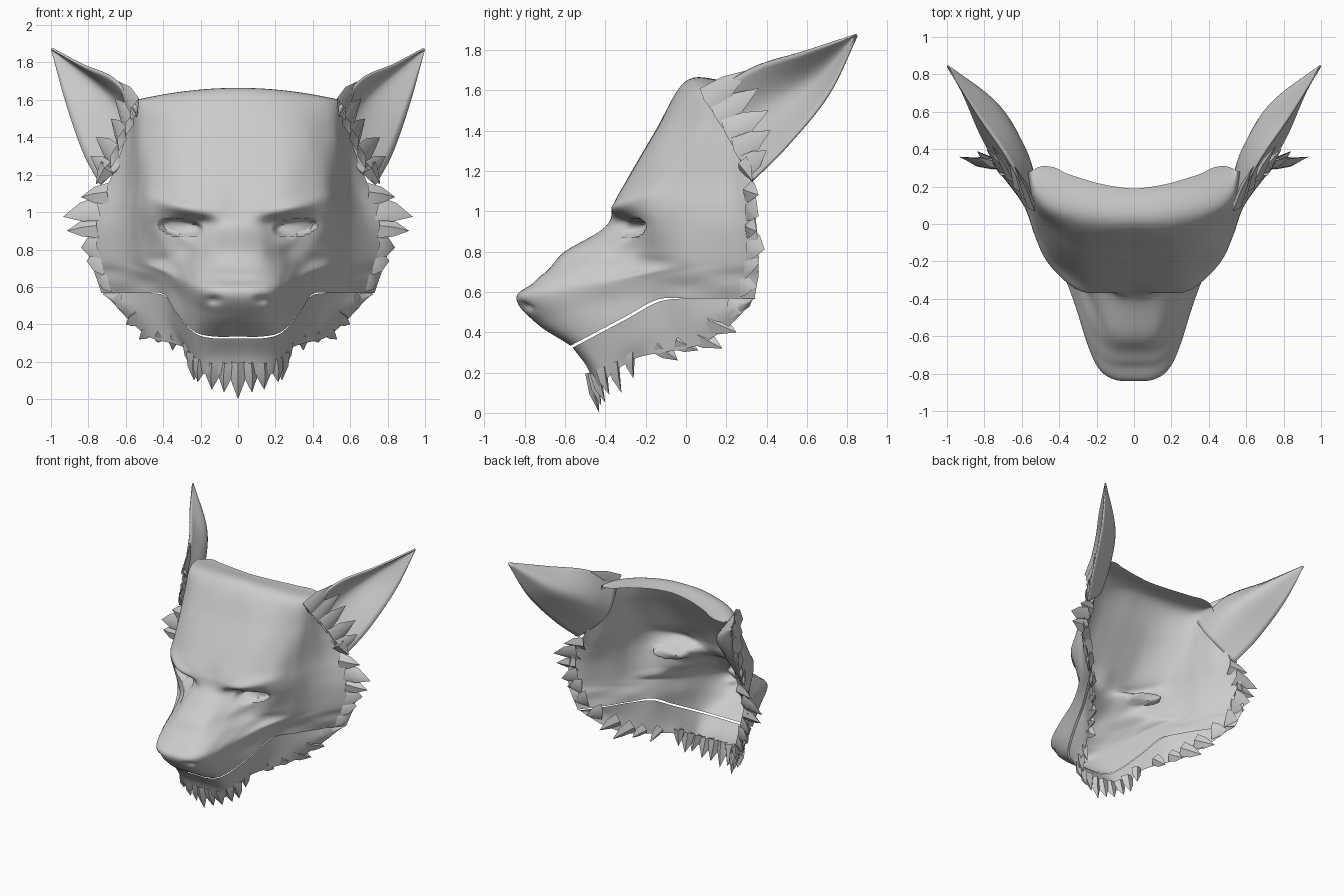
import bpy, math
from mathutils import Vector

old = bpy.data.objects.get("Cube")
if old:
    bpy.data.objects.remove(old)

grey = bpy.data.materials.new("plain grey")
grey.use_nodes = True
colour = (0.6, 0.6, 0.6, 1)
grey.diffuse_color = colour
grey.node_tree.nodes["Principled BSDF"].inputs["Base Color"].default_value = colour


def make_object(name, verts, faces, angle=60):
    mesh = bpy.data.meshes.new(name)
    mesh.from_pydata(verts, [], faces)
    mesh.materials.append(grey)
    obj = bpy.data.objects.new(name, mesh)
    bpy.context.collection.objects.link(obj)
    bpy.ops.object.select_all(action="DESELECT")
    obj.select_set(True)
    bpy.context.view_layer.objects.active = obj
    bpy.ops.object.shade_smooth_by_angle(angle=math.radians(angle))
    return obj


def spline(points, steps):
    """Smooth curve through the given points."""
    pts = [points[0] * 2 - points[1]] + points + [points[-1] * 2 - points[-2]]
    result = []
    for a, b, c, d in zip(pts, pts[1:], pts[2:], pts[3:]):
        for i in range(steps):
            t = i / steps
            result.append(b + (c - a) * t / 2 + (a * 2 - b * 5 + c * 4 - d) * t**2 / 2
                          + (b * 3 - a - c * 3 + d) * t**3 / 2)
    return result + [points[-1]]


def smooth_grid(rows, steps):
    fine = [spline(row, steps) for row in rows]
    return list(zip(*[spline(list(col), steps) for col in zip(*fine)]))


def sheet(name, grid, flip=False):
    wide = len(grid[0])
    verts = [p for row in grid for p in row]
    faces = []
    for r in range(len(grid) - 1):
        for c in range(wide - 1):
            a = r * wide + c
            face = (a, a + wide, a + wide + 1, a + 1)
            faces.append(face[::-1] if flip else face)
    return make_object(name, verts, faces)


def both_sides(half):
    return [Vector((-p.x, p.y, p.z)) for p in half[:0:-1]] + half


def mirror(obj):
    mod = obj.modifiers.new("mirror", "MIRROR")
    mod.use_mirror_merge = False


# Face sections: height, slope toward the back, side drop, then outline points
brow_rows = [
    (1.65, 0, .2, [(0, .19), (.1, .2), (.2, .22), (.3, .25), (.36, .27), (.42, .3), (.48, .31), (.52, .3), (.54, .29)]),
    (1.645, 0, .2, [(0, .0), (.1, .0), (.2, .01), (.3, .03), (.4, .06), (.48, .1), (.53, .15), (.55, .21), (.56, .28)]),
    (1.4, 0, 0, [(0, -.15), (.13, -.15), (.25, -.14), (.36, -.1), (.45, -.03), (.52, .05), (.55, .13), (.57, .21), (.6, .3)]),
    (1.16, 0, 0, [(0, -.29), (.13, -.29), (.25, -.28), (.36, -.23), (.46, -.15), (.52, -.03), (.56, .1), (.61, .23), (.69, .33)]),
    (1.03, 0, 0, [(0, -.35), (.12, -.36), (.25, -.34), (.37, -.28), (.47, -.19), (.53, -.06), (.58, .1), (.66, .25), (.77, .34)]),
    (.92, 0, 0, [(0, -.4), (.11, -.37), (.22, -.28), (.36, -.23), (.46, -.17), (.53, -.05), (.59, .1), (.69, .25), (.8, .35)]),
]
muzzle_rows = [
    (.8, 0, 0, [(0, -.6), (.12, -.57), (.2, -.45), (.28, -.3), (.4, -.19), (.51, -.06), (.59, .1), (.7, .25), (.8, .36)]),
    (.71, .05, 0, [(0, -.69), (.13, -.67), (.22, -.57), (.29, -.4), (.37, -.22), (.49, -.07), (.58, .09), (.69, .24), (.79, .36)]),
    (.62, .15, 0, [(0, -.84), (.11, -.83), (.19, -.77), (.25, -.64), (.32, -.42), (.41, -.19), (.53, .02), (.66, .22), (.77, .36)]),
    (.5, .3, 0, [(0, -.74), (.1, -.73), (.18, -.68), (.25, -.57), (.32, -.36), (.4, -.17), (.5, .01), (.64, .2), (.75, .35)]),
    (.345, .53, 0, [(0, -.57), (.12, -.57), (.21, -.54), (.27, -.46), (.34, -.3), (.4, -.14), (.5, .02), (.62, .2), (.73, .34)]),
]


def section(z, slope, drop, outline):
    return [Vector((x, y, z + slope * (min(y, -.13) + .55) - drop * x * x)) for x, y in outline]


def bump(value, centre, width):
    return math.exp(-((value - centre) / width) ** 2)


def sculpt(p):
    """Sunken eyes, angry brows, a nose pad and nostrils."""
    x, z = abs(p.x), p.z
    y = p.y
    if y < -.1 and z > .8:
        slant = z - (x - .3) * .12
        lid = .038 if slant > .92 else .045
        d = math.hypot((x - .305) / .11, (slant - .92) / lid)
        y += .06 * max(0, min(1, (1.1 - d) / .2))
        y -= .035 * bump(z, .96 + .3 * (x - .1), .04) * bump(x, .27, .17)
        y += .02 * bump(z, .955, .03) * bump(x, .18, .06)
    if y < -.6:
        y += .02 * bump(z, .635, .025) * bump(x, 0, .2)
        y += .03 * bump(z, .53, .02) * bump(x, .13, .04)
    return Vector((p.x, y, z))


face_rows = [section(*row) for row in brow_rows + muzzle_rows]
grid = smooth_grid([both_sides(row) for row in face_rows], 10)
sheet("face_shell", [[sculpt(p) for p in row] for row in grid])

# Lower jaw and cheek bottoms, hanging from the mouth line
jaw_middle = [(0, -.49, .23), (.1, -.49, .23), (.2, -.46, .23), (.25, -.4, .28), (.31, -.27, .35),
              (.39, -.1, .43), (.5, .05, .45), (.61, .2, .5), (.72, .33, .56)]
jaw_edge = [(0, -.45, .13), (.1, -.45, .13), (.19, -.42, .14), (.24, -.36, .2), (.28, -.25, .27),
            (.36, -.12, .3), (.47, .04, .33), (.58, .2, .42), (.69, .32, .54)]
lip = [Vector((p.x * .98, p.y + .01, p.z - .01 * (p.x < .45))) for p in face_rows[-1]]
jaw = [lip] + [[Vector(p) for p in row] for row in (jaw_middle, jaw_edge)]
sheet("lower_jaw", smooth_grid([both_sides(row) for row in jaw], 6))

# Ears: cupped leaves from a front edge, a back ridge and an outer edge
front_edge = [(.55, .09, 1.56), (.67, .33, 1.71), (.84, .58, 1.785), (1, .84, 1.87)]
back_ridge = [(.54, .24, 1.35), (.6, .42, 1.5), (.74, .64, 1.66), (1, .84, 1.87)]
outer_edge = [(.74, .32, 1.15), (.83, .49, 1.32), (.92, .7, 1.58), (1, .84, 1.87)]
ear_rows = [[Vector(p) for p in edge] for edge in (front_edge, back_ridge, outer_edge)]
ear = sheet("ear", smooth_grid(ear_rows, 8))
thick = ear.modifiers.new("thickness", "SOLIDIFY")
thick.thickness = .012
mirror(ear)


def tufts(name, specs, side, depth, both=True):
    """Curved fur points: each spec is root, tip and half width along side."""
    verts, faces = [], []
    for root, tip, width in specs:
        root, tip = Vector(root), Vector(tip)
        along = (tip - root).normalized()
        across = (Vector(side) - along * along.dot(Vector(side))).normalized()
        out = along.cross(across) * depth
        start = len(verts)
        for t, size in ((0, 1), (.5, .75)):
            middle = root.lerp(tip, t) + out * t * .5
            verts += [middle + across * width * size, middle + out * size,
                      middle - across * width * size, middle - out * size]
        verts.append(tip)
        for i in range(4):
            j = (i + 1) % 4
            faces.append((start + i, start + j, start + 4 + j, start + 4 + i))
            faces.append((start + 4 + i, start + 4 + j, start + 8))
    obj = make_object(name, verts, faces, 50)
    if both:
        mirror(obj)


# Fur inside the ears
tufts("ear_fur", [
    ((.55, .1, 1.55), (.64, .31, 1.7), .07),
    ((.58, .15, 1.47), (.66, .36, 1.61), .07),
    ((.62, .2, 1.39), (.68, .41, 1.5), .07),
    ((.66, .25, 1.3), (.76, .42, 1.4), .07),
    ((.7, .29, 1.22), (.79, .4, 1.3), .06),
    ((.7, .28, 1.24), (.76, .33, 1.15), .05),
], (.2, .25, -1), .025)

# Ragged cheek fur
tufts("cheek_fur", [
    ((.69, .31, 1.1), (.84, .36, 1.08), .06),
    ((.74, .32, 1.02), (.935, .36, .975), .07),
    ((.75, .32, .92), (.915, .35, .9), .06),
    ((.74, .32, .83), (.84, .39, .81), .08),
    ((.71, .31, .74), (.81, .36, .74), .08),
    ((.68, .29, .65), (.75, .35, .63), .08),
    ((.6, .22, .54), (.67, .32, .53), .07),
    ((.52, .12, .46), (.6, .25, .4), .06),
    ((.45, .04, .4), (.53, .18, .32), .06),
    ((.4, -.04, .36), (.44, .06, .31), .05),
    ((.33, -.14, .34), (.35, -.04, .26), .05),
], (0, .3, 1), .03)

# Beard points under the chin
tufts("side_beard", [
    ((.06, -.46, .2), (.075, -.42, .035), .05),
    ((.13, -.45, .2), (.14, -.4, .05), .05),
    ((.2, -.42, .22), (.215, -.38, .09), .045),
    ((.23, -.36, .25), (.235, -.32, .1), .05),
    ((.26, -.28, .3), (.25, -.26, .17), .04),
], (1, .4, 0), .03)
tufts("middle_beard", [((0, -.47, .2), (0, -.43, 0), .05)], (1, 0, 0), .03, False)
